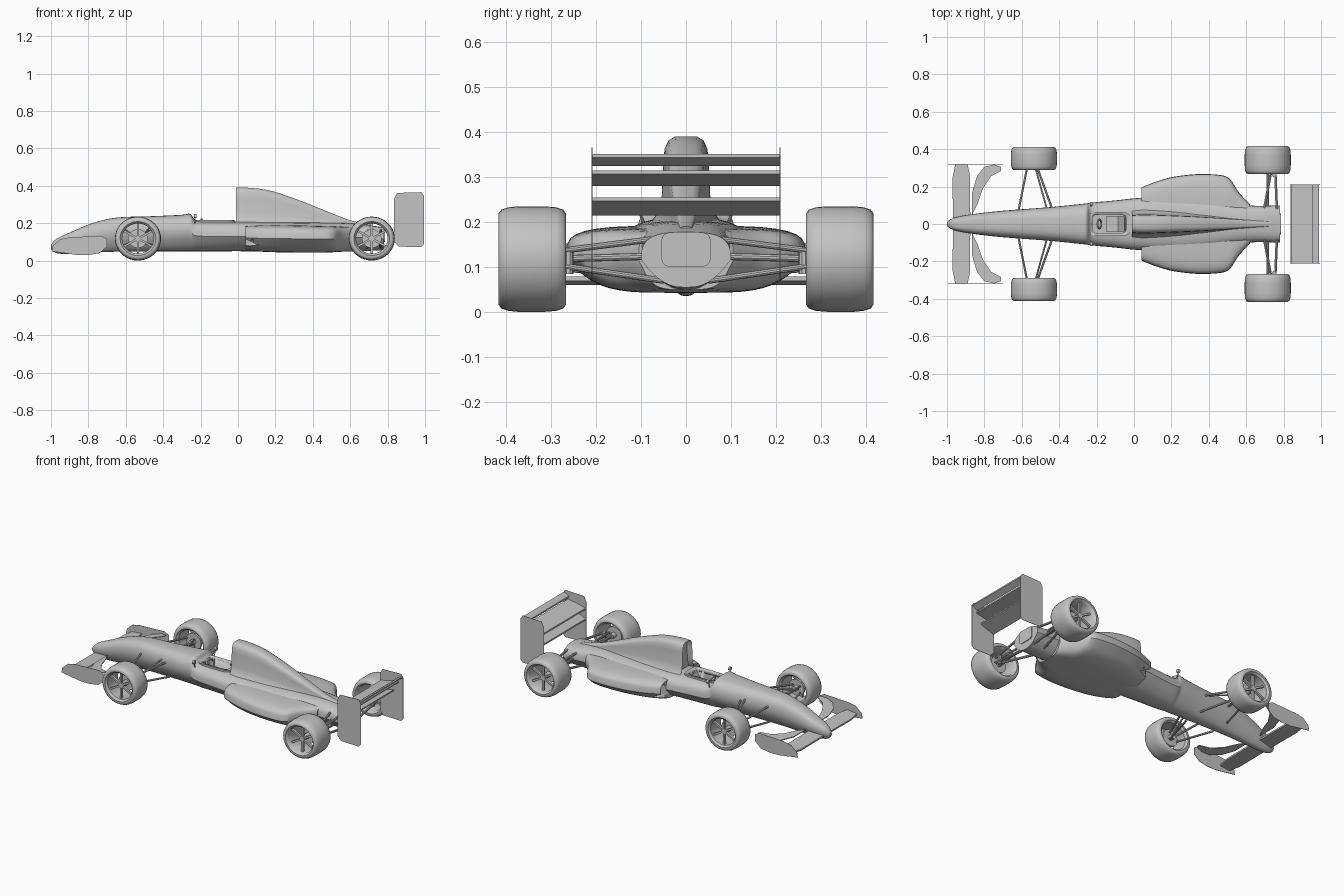
import bpy, bmesh, math
from mathutils import Vector, Matrix

if "Cube" in bpy.data.objects:
    bpy.data.objects.remove(bpy.data.objects["Cube"])

grey = bpy.data.materials.new("plain_grey")
grey.use_nodes = True
grey.diffuse_color = (0.55, 0.55, 0.55, 1)
grey.node_tree.nodes["Principled BSDF"].inputs["Base Color"].default_value = grey.diffuse_color


def finish(name, bm, angle=35):
    bmesh.ops.recalc_face_normals(bm, faces=bm.faces)
    mesh = bpy.data.meshes.new(name)
    bm.to_mesh(mesh)
    bm.free()
    mesh.materials.append(grey)
    obj = bpy.data.objects.new(name, mesh)
    bpy.context.collection.objects.link(obj)
    activate(obj)
    bpy.ops.object.shade_smooth_by_angle(angle=math.radians(angle))
    return obj


def activate(obj):
    bpy.ops.object.select_all(action='DESELECT')
    obj.select_set(True)
    bpy.context.view_layer.objects.active = obj


def smooth_stations(stations, steps=5):
    """Catmull-Rom interpolation of (x, half width, bottom, top) rows."""
    p = [Vector(s) for s in stations]
    p = [p[0]] + p + [p[-1]]
    out = []
    for a, b, c, d in zip(p, p[1:], p[2:], p[3:]):
        for i in range(steps):
            t = i / steps
            out.append(0.5 * (2 * b + (c - a) * t + (2 * a - 5 * b + 4 * c - d) * t * t
                              + (3 * b - a - 3 * c + d) * t ** 3))
    return out + [p[-1]]


def rounded(power, n=32):
    """Superellipse points in -1..1."""
    pts = []
    for i in range(n):
        c, s = math.cos(math.tau * i / n), math.sin(math.tau * i / n)
        pts.append((math.copysign(abs(c) ** (2 / power), c), math.copysign(abs(s) ** (2 / power), s)))
    return pts


def hull_section(power, taper):
    """Rounded section, narrower towards the bottom; height runs 0..1."""
    return [(u * (1 + taper * min(0, v)), (v + 1) / 2) for u, v in rounded(power)]


def loft(name, stations, section, intake=0):
    bm = bmesh.new()
    rings = [[bm.verts.new((x, u * w, lo + v * (hi - lo))) for u, v in section]
             for x, w, lo, hi in smooth_stations(stations)]
    n = len(section)
    for a, b in zip(rings, rings[1:]):
        for i in range(n):
            bm.faces.new((a[i], a[(i + 1) % n], b[(i + 1) % n], b[i]))
    front = bm.faces.new(rings[0])
    bm.faces.new(rings[-1])
    if intake:
        bmesh.ops.recalc_face_normals(bm, faces=bm.faces)
        bmesh.ops.inset_individual(bm, faces=[front], thickness=0.008)
        bmesh.ops.translate(bm, verts=front.verts, vec=(intake, 0, 0))
    return finish(name, bm)


def prism(name, points, offset, angle=35):
    """Flat outline extruded along an offset vector."""
    bm = bmesh.new()
    face = bm.faces.new([bm.verts.new(p) for p in points])
    res = bmesh.ops.extrude_face_region(bm, geom=[face], use_keep_orig=True)
    bmesh.ops.translate(bm, verts=[v for v in res["geom"] if isinstance(v, bmesh.types.BMVert)], vec=offset)
    return finish(name, bm, angle)


def rod(bm, a, b, radius, sides=10):
    a, b = Vector(a), Vector(b)
    d = b - a
    m = Matrix.Translation((a + b) / 2) @ d.to_track_quat('Z', 'Y').to_matrix().to_4x4()
    bmesh.ops.create_cone(bm, cap_ends=True, segments=sides, radius1=radius, radius2=radius,
                          depth=d.length, matrix=m)


def cut(obj, cutter):
    mod = obj.modifiers.new("opening", 'BOOLEAN')
    mod.operation, mod.solver, mod.object = 'DIFFERENCE', 'EXACT', cutter
    activate(obj)
    bpy.ops.object.modifier_apply(modifier=mod.name)


# Central hull with pointed nose and windscreen hump
hull = loft("hull", [(-1, .01, .06, .085), (-.97, .03, .04, .117), (-.9, .047, .036, .15),
                     (-.78, .063, .043, .2), (-.65, .075, .048, .23), (-.45, .09, .05, .238),
                     (-.3, .105, .05, .245), (-.255, .11, .05, .25), (-.22, .115, .05, .215),
                     (-.1, .126, .05, .21), (.05, .14, .05, .21), (.3, .14, .045, .205),
                     (.6, .1, .05, .2), (.78, .1, .055, .178)], hull_section(3, .45))

# Sidepods with front intakes
pods = loft("sidepods", [(.04, .195, .06, .186), (.1, .22, .05, .19), (.2, .25, .045, .192),
                         (.33, .266, .043, .19), (.45, .263, .043, .187), (.51, .243, .045, .185),
                         (.56, .17, .048, .182), (.62, .105, .05, .18)], hull_section(4.5, .3))
for side in (-1, 1):
    mouth = prism("intake_cutter", [(.02, side * (.168 + .02 * u), .125 + .045 * v) for u, v in rounded(5)],
                  (.12, 0, 0))
    cut(pods, mouth)
    bpy.data.objects.remove(mouth)

# Engine cover: tall fin-like spine flaring into the body
half = [(1, 0), (.78, .1), (.6, .22), (.5, .4), (.47, .75), (.44, .88), (.36, .96), (.22, 1)]
loft("engine_cover", [(-.01, .1, .17, .39), (.05, .108, .17, .39), (.17, .1, .17, .375),
                      (.33, .085, .17, .322), (.465, .066, .17, .268), (.6, .045, .17, .216),
                      (.72, .03, .16, .19)], half + [(-u, v) for u, v in reversed(half)], .03)

# Cockpit opening, rim, seat and steering wheel
rim = prism("cockpit_rim", [(-.133 + .113 * u, .064 * v, .195) for u, v in rounded(6)], (0, 0, .022))
hole = prism("cockpit_cutter", [(-.133 + .09 * u, .05 * v, .11) for u, v in rounded(6)], (0, 0, .3))
cut(hull, hole)
cut(rim, hole)
bpy.data.objects.remove(hole)
prism("seat", [(-.05, -.04, .2), (-.045, -.04, .1), (-.15, -.04, .1), (-.15, -.04, .125), (-.085, -.04, .13)],
      (0, .08, 0))
bpy.ops.mesh.primitive_torus_add(major_radius=.024, minor_radius=.005, major_segments=24, minor_segments=8,
                                 location=(-.185, 0, .2), rotation=(0, math.radians(65), 0))
wheel = bpy.context.object
wheel.name = "steering_wheel"
wheel.data.materials.append(grey)
bpy.ops.object.shade_smooth_by_angle()

# Gearbox block at the tail
loft("gearbox", [(.68, .055, .1, .18), (.785, .055, .1, .178)], hull_section(5, 0))


# Wheels: lathed tyre, spoked rim and brake disc
def make_wheel(label, x, side, middle, width, R=.118):
    place = Matrix.Translation((x, side * middle, R)) @ Matrix.Diagonal((1.05, side, 1, 1))
    outer = [(.41, .68), (.45, .72), (.5, .77), (.5, .86), (.46, .93), (.36, .975), (.18, .995)]
    outline = outer + [(-y, r) for y, r in reversed(outer)]
    bm = bmesh.new()
    verts = [bm.verts.new((0, y * width, r * R)) for y, r in outline]
    edges = [bm.edges.new((verts[i - 1], verts[i])) for i in range(len(verts))]
    bmesh.ops.spin(bm, geom=verts + edges, cent=(0, 0, 0), axis=(0, 1, 0), angle=math.tau,
                   steps=40, use_merge=True)
    bmesh.ops.remove_doubles(bm, verts=bm.verts, dist=.0001)
    bm.transform(place)
    finish(label + "_tyre", bm, 40)
    bm = bmesh.new()
    rod(bm, (0, -.4 * width, 0), (0, .33 * width, 0), .016, 20)
    rod(bm, (0, -.2 * width, 0), (0, -.1 * width, 0), .05, 28)
    for i in range(6):
        bar = Matrix.Rotation(math.tau * i / 6, 4, 'Y') @ Matrix.Translation((0, .27 * width, .047))
        bmesh.ops.create_cube(bm, size=1, matrix=bar @ Matrix.Diagonal((.011, .014, .074, 1)))
    bm.transform(place)
    finish(label + "_rim", bm)


for side, label in ((-1, "right"), (1, "left")):
    make_wheel("front_" + label, -.535, side, .35, .125)
    make_wheel("rear_" + label, .715, side, .342, .15)

    # Wishbones: pairs of legs meeting at the upright
    bm = bmesh.new()
    for hub_z, body_z in ((.14, .175), (.1, .075)):
        for hub_x, body_x in ((-.57, -.62), (-.52, -.43)):
            rod(bm, (hub_x, side * .31, hub_z), (body_x, side * .06, body_z), .006)
    rod(bm, (-.53, side * .31, .11), (-.46, side * .06, .19), .005)
    finish("front_suspension_" + label, bm)
    bm = bmesh.new()
    for hub_z, body_z in ((.135, .165), (.105, .07)):
        for hub_x, body_x in ((.735, .69), (.755, .765)):
            rod(bm, (hub_x, side * .29, hub_z), (body_x, side * .05, body_z), .007)
    rod(bm, (.715, side * .3, .118), (.715, side * .05, .125), .008)
    rod(bm, (.75, side * .262, .085), (.75, side * .262, .145), .012)
    finish("rear_suspension_" + label, bm)

    # Front wing end plate and curved second element
    plate = [(-.995, .05), (-.99, .08), (-.95, .115), (-.9, .125), (-.73, .132), (-.7, .115),
             (-.7, .075), (-.74, .04), (-.8, .03), (-.86, .03)]
    prism("front_end_plate_" + label, [(x, side * .32, z) for x, z in plate], (0, -side * .002, 0))
    blade = [(-.865, .05), (-.865, .17), (-.84, .255), (-.8, .305), (-.75, .318), (-.71, .305),
             (-.71, .285), (-.765, .255), (-.81, .185), (-.835, .11)]
    prism("front_wing_flap_" + label, [(x, side * y, .085 + .2 * (x + .865)) for x, y in blade], (0, 0, .005))

    # Rear wing end plate
    tall = [(.835, .1), (.835, .33), (.85, .362), (.98, .366), (.995, .345), (.995, .09), (.98, .073), (.86, .075)]
    prism("rear_end_plate_" + label, [(x, side * .21, z) for x, z in tall], (0, -side * .002, 0))

    # Mirror on a short stalk
    bm = bmesh.new()
    rod(bm, (-.23, side * .095, .2), (-.23, side * .108, .235), .003)
    rod(bm, (-.235, side * .108, .238), (-.222, side * .108, .238), .011, 14)
    finish("mirror_" + label, bm)

# Front wing main plane
quarter = [(-.89, .32), (-.877, .26), (-.875, .05)]
lead = [(-.955, .32), (-.97, .25), (-.968, .05)]
outline = lead + quarter[::-1]
for side in (-1, 1):
    prism("front_wing_half", [(x, y * side if y > .05 else 0, .06 + .1 * (x + .97)) for x, y in outline],
          (0, 0, .01))

# Rear wing planes, each rising towards the back
for name, x0, x1, z0, z1 in (("lower", .838, .93, .215, .247), ("middle", .84, .962, .28, .307),
                             ("upper", .955, .99, .325, .344)):
    prism("rear_wing_" + name, [(x0, -.209, z0), (x1, -.209, z1), (x1, -.209, z1 + .008),
                                ((x0 + x1) / 2, -.209, (z0 + z1) / 2 + .012), (x0, -.209, z0 + .01)],
          (0, .418, 0))
